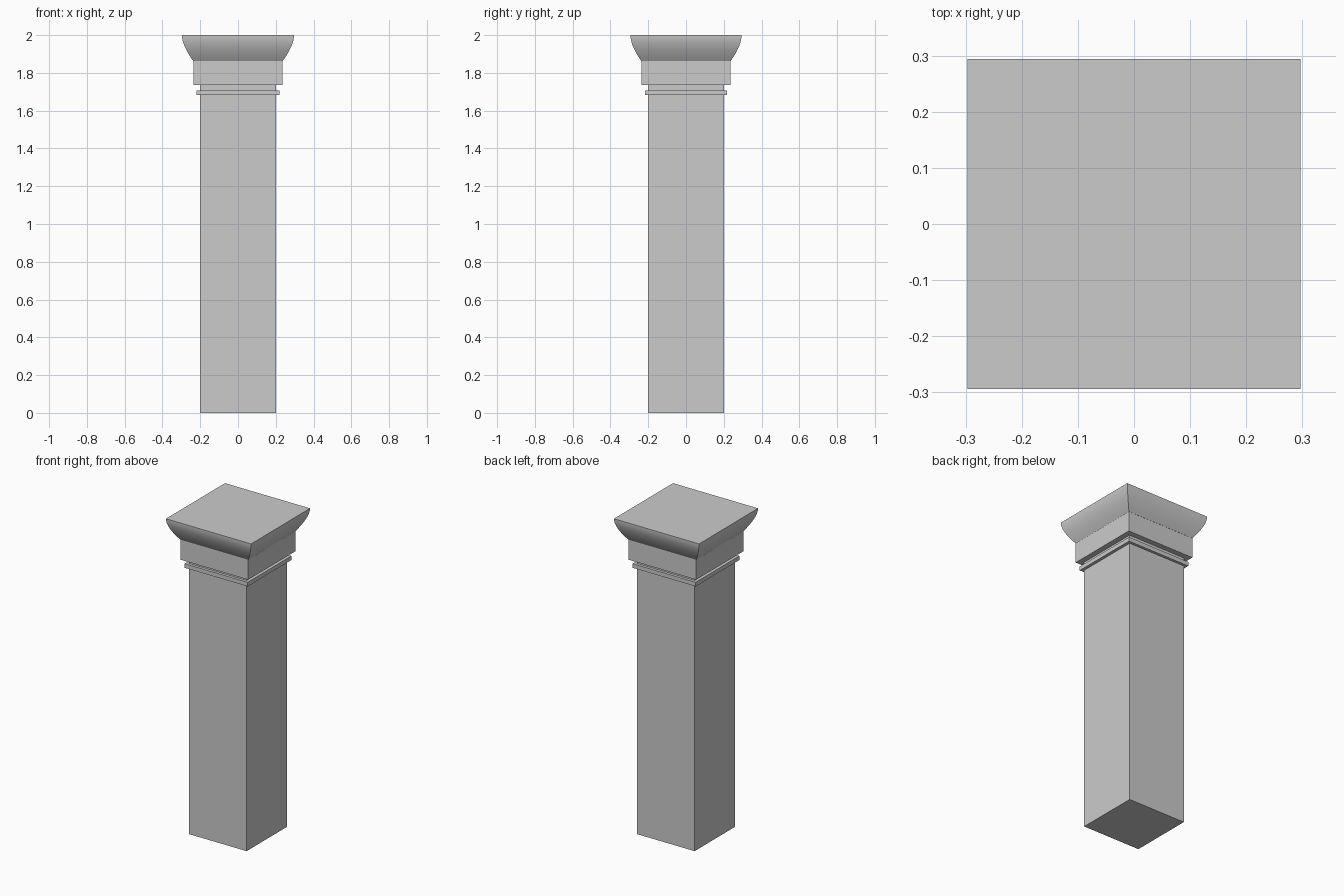
import bpy, bmesh, math

cube = bpy.data.objects.get("Cube")
if cube:
    bpy.data.objects.remove(cube, do_unlink=True)

stone = bpy.data.materials.new("grey_stone")
stone.use_nodes = True
grey = (0.6, 0.6, 0.6, 1.0)
stone.diffuse_color = grey
stone.node_tree.nodes["Principled BSDF"].inputs["Base Color"].default_value = grey


def square_loft(name, profile):
    """Stack rectangular rings (half x, half y, z) into a closed solid."""
    bm = bmesh.new()
    rings = [[bm.verts.new((sx * hx, sy * hy, z))
              for sx, sy in ((-1, -1), (1, -1), (1, 1), (-1, 1))]
             for hx, hy, z in profile]
    for low, high in zip(rings, rings[1:]):
        for i in range(4):
            j = (i + 1) % 4
            bm.faces.new((low[i], low[j], high[j], high[i]))
    bm.faces.new(rings[0][::-1])
    bm.faces.new(rings[-1])
    mesh = bpy.data.meshes.new(name)
    bm.to_mesh(mesh)
    bm.free()
    mesh.materials.append(stone)
    obj = bpy.data.objects.new(name, mesh)
    bpy.context.collection.objects.link(obj)
    return obj


def block(name, hx, hy, bottom, top):
    return square_loft(name, [(hx, hy, bottom), (hx, hy, top)])


# Shaft, collar band and capital block
block("shaft", 0.201, 0.201, 0, 1.735)
block("collar_band", 0.22, 0.218, 1.682, 1.708)
block("capital_block", 0.236, 0.235, 1.735, 1.862)

# Flared crown moulding: straight flare easing into a vertical lip
start, bend, end = (0.236, 1.862), (0.296, 1.945), (0.297, 2.0)
steps = 10
profile = []
for k in range(steps + 1):
    t = k / steps
    h, z = ((1 - t) ** 2 * a + 2 * t * (1 - t) * b + t * t * c
            for a, b, c in zip(start, bend, end))
    profile.append((h, h - 0.003 * t, z))
crown = square_loft("crown_moulding", profile)

bpy.ops.object.select_all(action="DESELECT")
crown.select_set(True)
bpy.context.view_layer.objects.active = crown
bpy.ops.object.shade_smooth_by_angle(angle=math.radians(30))
